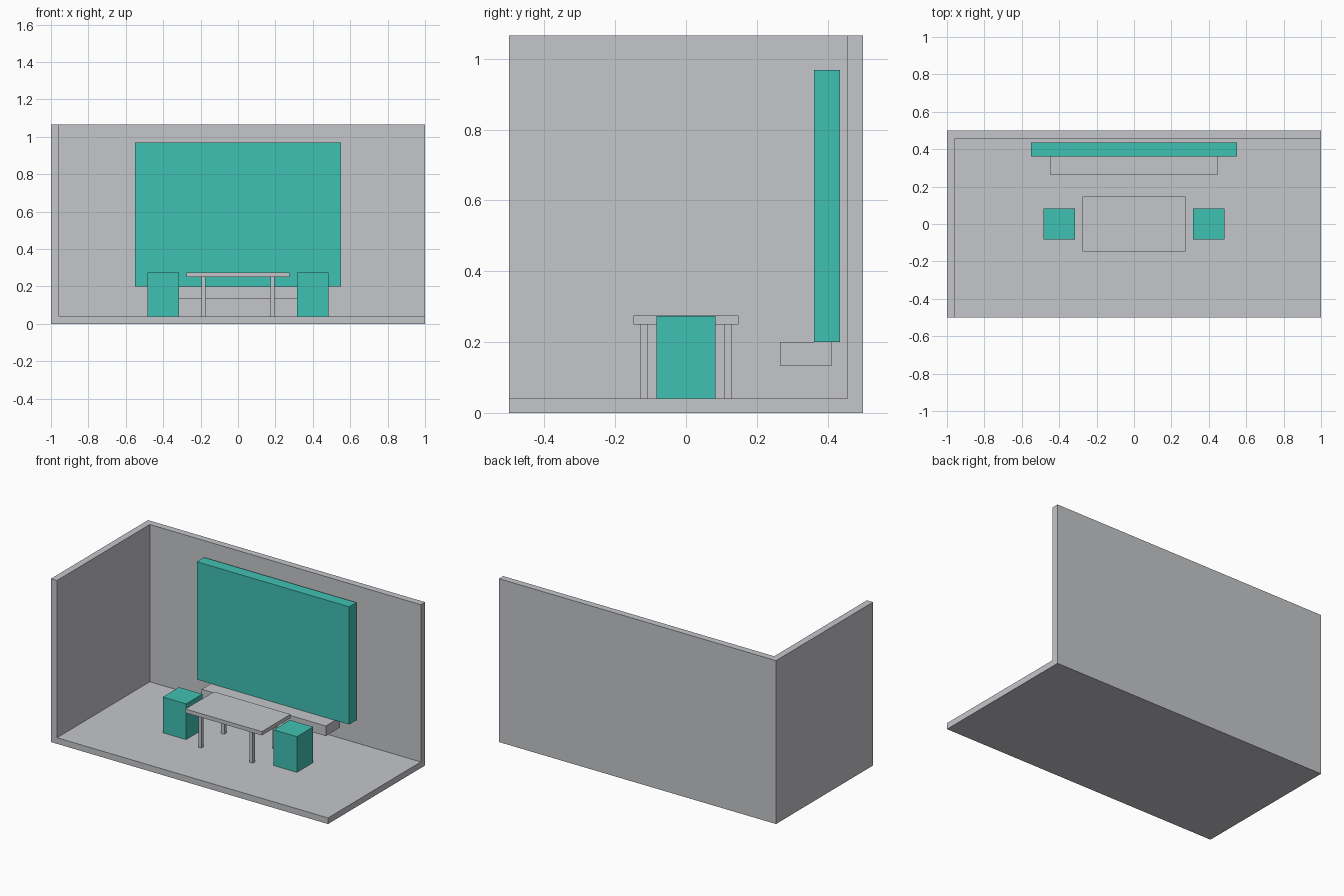
import bpy
import bmesh
from mathutils import Vector

default = bpy.data.objects.get("Cube")
if default:
    bpy.data.objects.remove(default, do_unlink=True)


def make_material(name, rgb):
    mat = bpy.data.materials.new(name)
    mat.use_nodes = True
    mat.diffuse_color = (*rgb, 1)
    mat.node_tree.nodes["Principled BSDF"].inputs["Base Color"].default_value = (*rgb, 1)
    return mat


grey = make_material("light grey", (0.558, 0.565, 0.591))
teal = make_material("teal", (0.051, 0.533, 0.451))


def box(name, low, high, mat):
    """Axis-aligned box between two opposite corners."""
    low, high = Vector(low), Vector(high)
    bm = bmesh.new()
    bmesh.ops.create_cube(bm, size=1)
    bmesh.ops.scale(bm, vec=high - low, verts=bm.verts)
    bmesh.ops.translate(bm, vec=(low + high) / 2, verts=bm.verts)
    mesh = bpy.data.meshes.new(name)
    bm.to_mesh(mesh)
    bm.free()
    mesh.materials.append(mat)
    obj = bpy.data.objects.new(name, mesh)
    bpy.context.collection.objects.link(obj)
    return obj


FLOOR = 0.04

# Room shell: floor, back wall and side wall, carved from one block
room = box("room_shell", (-1, -0.5, 0), (1, 0.5, 1.066), grey)
cutter = box("room_cutter", (-0.956, -0.7, FLOOR), (1.2, 0.456, 1.3), grey)
cutter.hide_render = True
carve = room.modifiers.new("carve", 'BOOLEAN')
carve.operation = 'DIFFERENCE'
carve.solver = 'EXACT'
carve.object = cutter
bpy.context.view_layer.objects.active = room
bpy.ops.object.modifier_apply(modifier=carve.name)
bpy.data.objects.remove(cutter, do_unlink=True)

# Wall panel and the shelf beneath it
box("wall_panel", (-0.55, 0.361, 0.2), (0.55, 0.435, 0.968), teal)
box("wall_shelf", (-0.448, 0.265, 0.134), (0.448, 0.412, 0.2), grey)

# Table
box("table_top", (-0.276, -0.148, 0.25), (0.276, 0.148, 0.275), grey)
for side, sx in (("left", 1), ("right", -1)):
    for end, sy in (("front", -1), ("back", 1)):
        x, y, r = sx * 0.185, sy * 0.118, 0.011
        box(f"table_leg_{end}_{side}", (x - r, y - r, FLOOR), (x + r, y + r, 0.25), grey)

    # Stool at each end of the table
    x, r = sx * 0.4, 0.084
    box(f"stool_{side}", (x - r, -r, FLOOR), (x + r, r, 0.273), teal)
